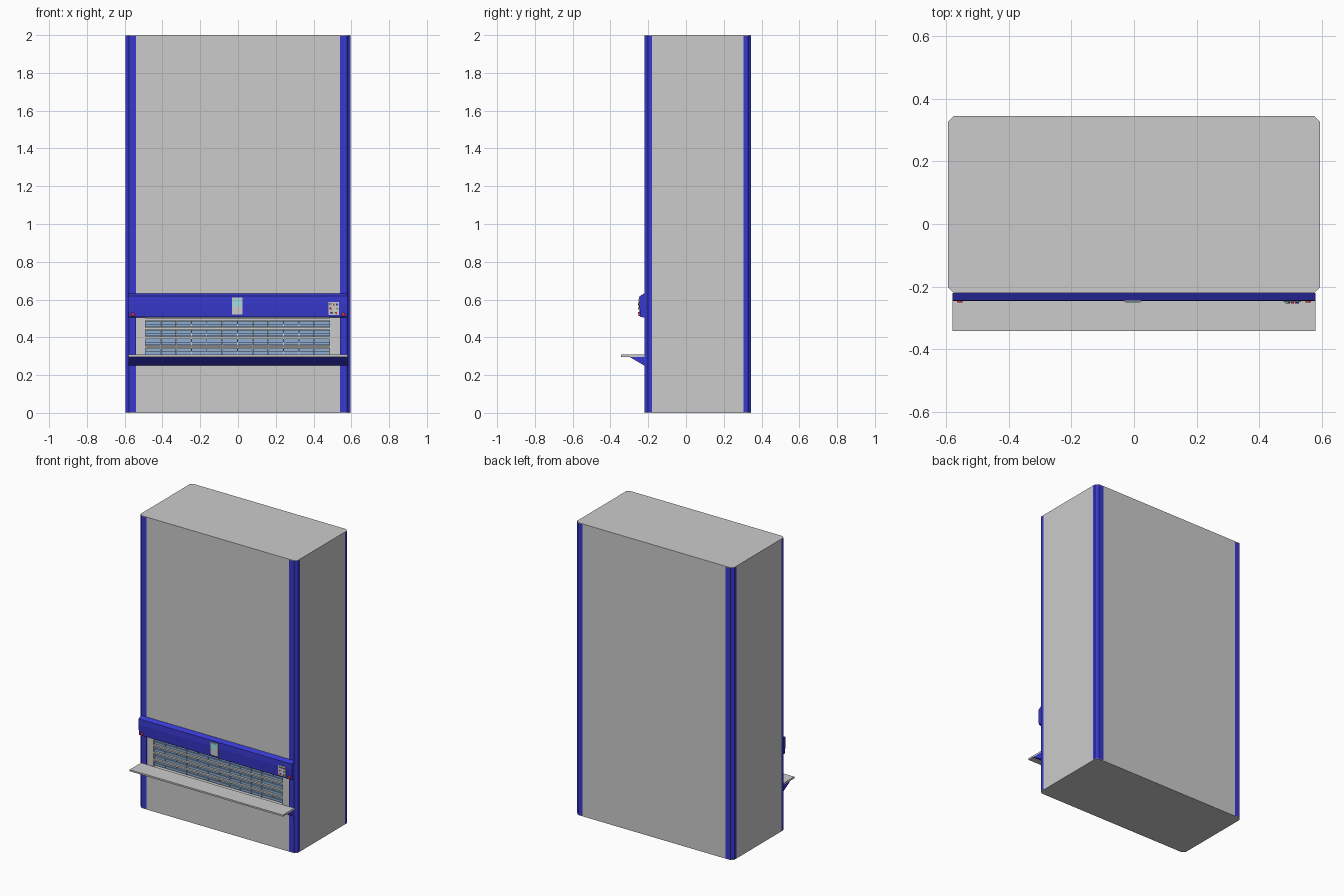
import bpy, bmesh, math
from mathutils import Matrix

if "Cube" in bpy.data.objects:
    bpy.data.objects.remove(bpy.data.objects["Cube"])


def mat(name, col):
    m = bpy.data.materials.new(name)
    m.diffuse_color = (*col, 1)
    m.use_nodes = True
    m.node_tree.nodes["Principled BSDF"].inputs["Base Color"].default_value = m.diffuse_color
    return m


NAVY = mat("navy", (0.04, 0.04, 0.62))
STEEL = mat("steel_blue", (0.27, 0.42, 0.65))
RED = mat("red", (0.95, 0.03, 0.05))
GREEN = mat("green", (0.1, 0.6, 0.2))
TEAL = mat("screen_teal", (0.35, 0.75, 0.75))


def finish(bm, name, material):
    bmesh.ops.recalc_face_normals(bm, faces=bm.faces)
    me = bpy.data.meshes.new(name)
    bm.to_mesh(me)
    bm.free()
    ob = bpy.data.objects.new(name, me)
    bpy.context.collection.objects.link(ob)
    if material:
        me.materials.append(material)
    return ob


def add_box(bm, x0, x1, y0, y1, z0, z1):
    m = Matrix.Translation(((x0 + x1) / 2, (y0 + y1) / 2, (z0 + z1) / 2))
    bmesh.ops.create_cube(bm, size=1, matrix=m @ Matrix.Diagonal((x1 - x0, y1 - y0, z1 - z0, 1)))


def boxes(name, dims, material=None):
    bm = bmesh.new()
    for d in dims:
        add_box(bm, *d)
    return finish(bm, name, material)


def prism(name, pts, vec, material=None):
    """Extrude a closed 3D outline along vec."""
    bm = bmesh.new()
    f = bm.faces.new([bm.verts.new(p) for p in pts])
    ext = bmesh.ops.extrude_face_region(bm, geom=[f])["geom"]
    bmesh.ops.translate(bm, vec=vec, verts=[v for v in ext if isinstance(v, bmesh.types.BMVert)])
    return finish(bm, name, material)


def knob(name, x, y, z, r, h, material):
    bm = bmesh.new()
    m = Matrix.Translation((x, y, z)) @ Matrix.Rotation(math.pi / 2, 4, 'X')
    bmesh.ops.create_cone(bm, cap_ends=True, segments=16, radius1=r, radius2=r * 0.85, depth=h, matrix=m)
    return finish(bm, name, material)


W, F, B, IN, CAP = 0.595, -0.22, 0.345, 0.54, 0.004
MID = (F + B) / 2

# Cabinet panels, leaving the access opening free at the front
boxes("cabinet_core", [(-IN, IN, -0.12, B, CAP, 2 - CAP)])
boxes("front_upper_panel", [(-IN, IN, F, -0.12, 0.505, 2 - CAP)])
boxes("front_lower_panel", [(-IN, IN, F, -0.12, CAP, 0.3)])
for s, side in ((-1, "left"), (1, "right")):
    xs = sorted((s * IN, s * W))
    boxes(side + "_side_panel", [(*xs, -0.18, 0.305, CAP, 2 - CAP)])

# Chamfered top and bottom plates
c = 0.018
outline = [(-W + c, F), (W - c, F), (W, F + c), (W, B - c), (W - c, B), (-W + c, B), (-W, B - c), (-W, F + c)]
for name, z in (("top_plate", 2 - CAP), ("bottom_plate", 0)):
    prism(name, [(x, y, z) for x, y in outline], (0, 0, CAP))

# Grooved corner posts, mirrored to all four corners
post = [(IN, F), (0.577, F), (0.580, -0.213), (0.588, -0.205), (W, -0.202), (W, -0.18), (IN, -0.18)]
for sx, a in ((-1, "left"), (1, "right")):
    for sy, b in ((1, "front"), (-1, "back")):
        prism(f"{b}_{a}_post", [(sx * x, MID + sy * (y - MID), CAP) for x, y in post],
              (0, 0, 2 - 2 * CAP), NAVY)

# Control fascia over the opening
fascia = [(F, 0.633), (-0.245, 0.618), (-0.247, 0.58), (-0.242, 0.508), (F, 0.505)]
prism("control_fascia", [(-0.58, y, z) for y, z in fascia], (1.16, 0, 0), NAVY)

# Work shelf and its wedge support
boxes("work_shelf", [(-0.58, 0.58, -0.343, F, 0.297, 0.308)])
wedge = [(F, 0.297), (-0.30, 0.297), (F, 0.25)]
prism("shelf_support", [(-0.58, y, z) for y, z in wedge], (1.16, 0, 0), NAVY)

# Tray frame inside the opening
boxes("tray_frame", [(-IN, -0.49, -0.212, -0.12, 0.3, 0.505), (0.485, IN, -0.212, -0.12, 0.3, 0.505)])

# Four rows of storage bins separated by grey slats
slats, bins, lips, dividers = [], [], [], []
n, x0, step, pitch = 12, -0.49, 0.975 / 12, 0.0485
for r in range(4):
    z = 0.308 + r * pitch
    slats.append((-0.49, 0.485, -0.212, -0.12, z + 0.036, z + 0.047))
    for i in range(n):
        x = x0 + i * step
        bins.append((x + 0.001, x + step - 0.001, -0.195, -0.12, z, z + 0.034))
        lips.append((x + 0.001, x + step - 0.001, -0.203, -0.194, z + 0.002, z + 0.018))
    for i in (3, 4, 6, 9, 10):
        x = x0 + i * step
        dividers.append((x - 0.002, x + 0.002, -0.207, -0.12, z, z + 0.037))
boxes("shelf_slats", slats)
boxes("storage_bins", bins, STEEL)
boxes("bin_lips", lips, STEEL)
boxes("bin_dividers", dividers)

# Display and button panel
boxes("display_housing", [(-0.032, 0.024, -0.250, -0.23, 0.52, 0.61)])
boxes("display_screen", [(-0.026, 0.018, -0.252, -0.249, 0.562, 0.604)], TEAL)
boxes("button_panel", [(0.478, 0.535, -0.250, -0.23, 0.518, 0.588)])
for i, (x, z, m) in enumerate([(0.49, 0.575, GREEN), (0.507, 0.575, RED), (0.523, 0.575, NAVY),
                               (0.49, 0.552, RED), (0.523, 0.552, GREEN),
                               (0.495, 0.53, NAVY), (0.52, 0.53, RED)]):
    knob(f"panel_button_{i + 1}", x, -0.251, z, 0.0055, 0.006, m)

# Red stop buttons at both ends of the fascia
for s, side in ((-1, "left"), (1, "right")):
    knob(side + "_stop_button", s * 0.557, -0.245, 0.521, 0.010, 0.012, RED)
